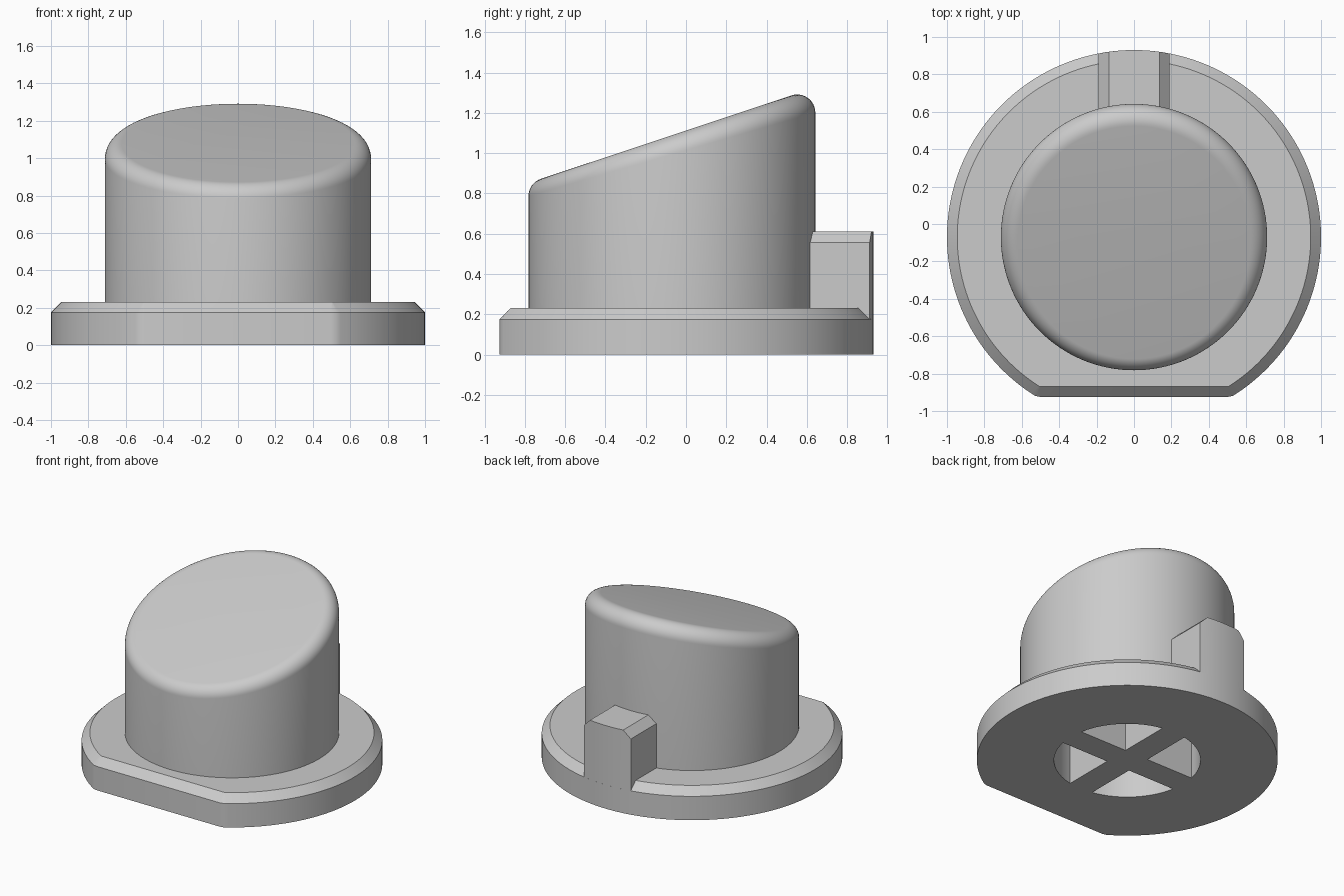
import bpy
import bmesh
from math import sin, cos, pi, sqrt, asin, acos, radians
from mathutils import Vector

cube = bpy.data.objects.get("Cube")
if cube:
    bpy.data.objects.remove(cube, do_unlink=True)

CY = -0.07          # common axis of the flange and the column
SIDES = 128

grey = bpy.data.materials.new("plain grey")
grey.use_nodes = True
colour = (0.6, 0.6, 0.6, 1)
grey.diffuse_color = colour
grey.node_tree.nodes["Principled BSDF"].inputs["Base Color"].default_value = colour


def loft(name, stacks):
    """Make one object from stacks of equal-length rings, capped at both ends."""
    bm = bmesh.new()
    for rings in stacks:
        loops = [[bm.verts.new(p) for p in ring] for ring in rings]
        n = len(loops[0])
        for low, high in zip(loops, loops[1:]):
            for i in range(n):
                j = (i + 1) % n
                bm.faces.new((low[i], low[j], high[j], high[i]))
        bm.faces.new(loops[0][::-1])
        bm.faces.new(loops[-1])
    bmesh.ops.recalc_face_normals(bm, faces=bm.faces)
    mesh = bpy.data.meshes.new(name)
    bm.to_mesh(mesh)
    bm.free()
    mesh.materials.append(grey)
    obj = bpy.data.objects.new(name, mesh)
    bpy.context.collection.objects.link(obj)
    return obj


def flange_ring(r, flat, z, ease):
    """Circle with a flat at the front and slightly eased corners."""
    half = acos(flat / r)
    start = -pi / 2 + half + ease
    sweep = 2 * pi - 2 * (half + ease)
    pts = [(r * cos(start + sweep * i / SIDES),
            CY + r * sin(start + sweep * i / SIDES), z) for i in range(SIDES + 1)]
    x = r * sin(half)
    left = [(-x - ease * 0.3, CY - flat + ease * 0.18, z), (-x + ease * 0.6, CY - flat, z)]
    right = [(-p[0], p[1], z) for p in reversed(left)]
    return pts + left + right


# Flange with a chamfered top edge
flange = loft("flange", [[
    flange_ring(1.0, 0.855, 0, 0.035),
    flange_ring(1.0, 0.855, 0.175, 0.035),
    flange_ring(0.945, 0.8, 0.23, 0.004)]])

# Column with a sloping top and a rolled rim
R, ROUND, SLOPE, MID, STEPS = 0.712, 0.09, 0.333, 1.112, 12
tilt = Vector((0, -SLOPE, 1)).normalized()
around = [Vector((cos(2 * pi * i / SIDES), sin(2 * pi * i / SIDES), 0)) for i in range(SIDES)]
rings = [[(R * d.x, CY + R * d.y, 0.23) for d in around]]
for s in range(STEPS + 1):
    ring = []
    for d in around:
        y = CY + (R - ROUND) * d.y
        centre = Vector(((R - ROUND) * d.x, y,
                         MID + SLOPE * y - ROUND * sqrt(1 + SLOPE ** 2)))
        ring.append(centre + ROUND * d.slerp(tilt, s / STEPS))
    rings.append(ring)
column = loft("column", [rings])

# Locating key at the back, with chamfered shoulders
W, CH, TOP = 0.19, 0.055, 0.61
xs = [-W, -W + CH, -0.09, -0.045, 0, 0.045, 0.09, W - CH, W]
slices = []
for x in xs:
    top = TOP - max(0, abs(x) - (W - CH))
    outer = CY + sqrt(1 - x * x)
    slices.append([(x, 0.55, 0.175), (x, 0.55, top), (x, outer, top), (x, outer, 0.175)])
key = loft("locating_key", [slices])

# Four quarter sockets underneath, leaving a cross of ribs
HOLE, RIB, DEPTH = 0.487, 0.095, 0.6
a0 = asin(RIB / HOLE)
arc = [a0 + (pi / 2 - 2 * a0) * i / 24 for i in range(25)]
quarter = [(RIB, RIB)] + [(HOLE * cos(a), HOLE * sin(a)) for a in arc]
cutter = loft("socket_cutter", [
    [[(sx * x, CY + sy * y, z) for x, y in quarter] for z in (-0.1, DEPTH)]
    for sx in (1, -1) for sy in (1, -1)])
cutter.hide_render = True

for obj in (flange, column):
    cut = obj.modifiers.new("sockets", "BOOLEAN")
    cut.operation = "DIFFERENCE"
    cut.solver = "EXACT"
    cut.object = cutter
    bpy.context.view_layer.update()
    graph = bpy.context.evaluated_depsgraph_get()
    result = bpy.data.meshes.new_from_object(obj.evaluated_get(graph))
    obj.modifiers.clear()
    obj.data = result
bpy.data.objects.remove(cutter, do_unlink=True)

# Smooth curved walls, keep the edges crisp
bpy.ops.object.select_all(action="DESELECT")
for obj in (flange, column, key):
    obj.select_set(True)
bpy.context.view_layer.objects.active = flange
bpy.ops.object.shade_smooth_by_angle(angle=radians(30))
